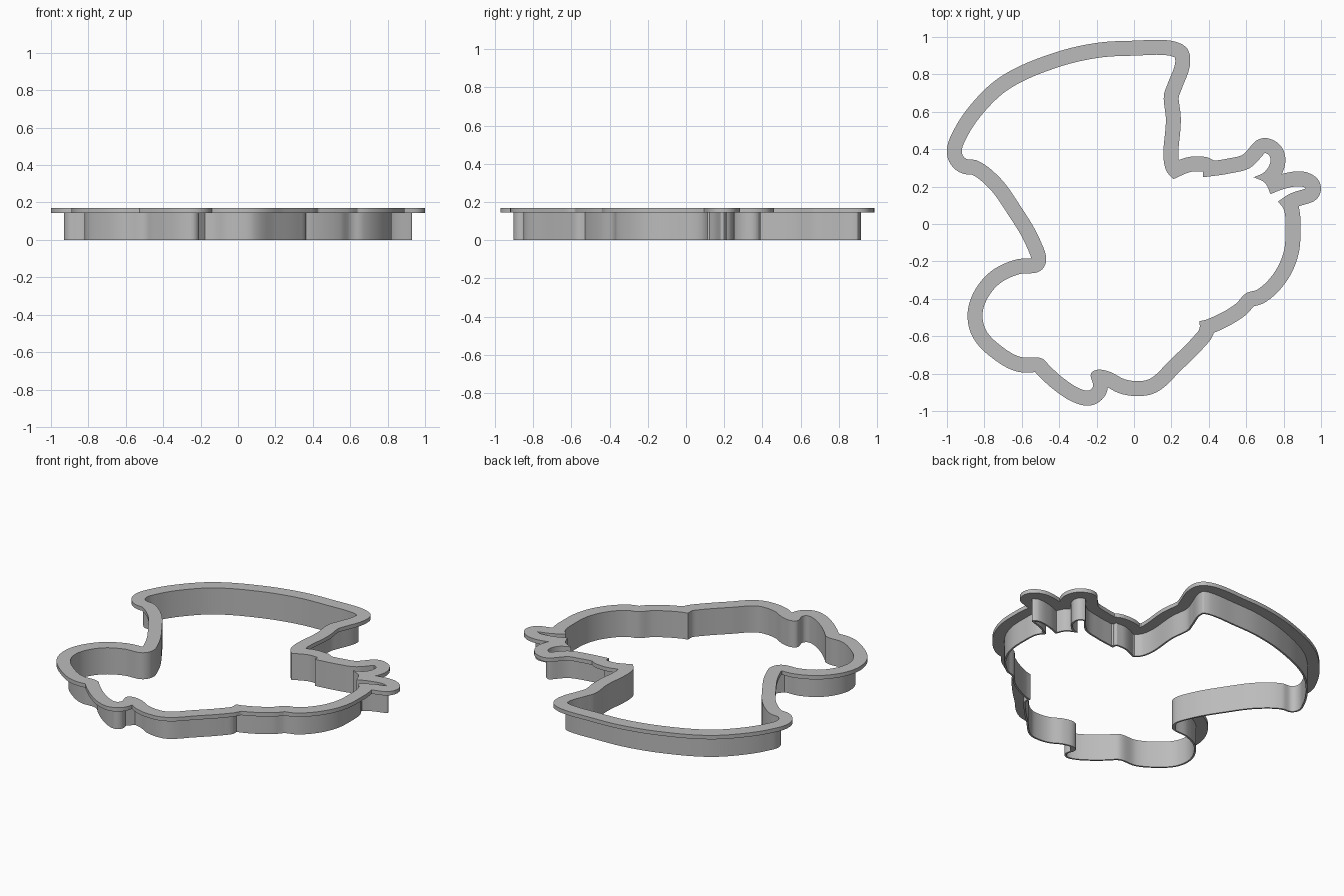
import bpy, bmesh, math
from mathutils import Vector
from mathutils.geometry import intersect_point_line

default_cube = bpy.data.objects.get("Cube")
if default_cube:
    bpy.data.objects.remove(default_cube, do_unlink=True)

WALL_THICKNESS = 0.011
FLANGE_WIDTH = 0.08
FLANGE_BASE = 0.145
TOP = 0.17

# Bird outline, counter-clockwise, in hundredths of a unit
wing = [(19, 90), (0, 90), (-18, 89), (-40, 84), (-67, 72), (-80, 60), (-89, 47),
        (-92, 38), (-90, 35), (-84, 34), (-72, 25), (-61, 10), (-50, -9),
        (-47, -20), (-50, -25)]
tail = [(-62, -27), (-72, -32), (-79, -41), (-81, -49), (-79, -57), (-70, -66),
        (-61, -71), (-49, -72), (-45, -76), (-37, -83), (-29, -88), (-24, -89),
        (-22, -87), (-23, -80), (-20, -78)]
breast = [(-13, -79), (-5, -83), (2, -84), (8, -83), (19, -73), (32, -60), (35, -56),
          (35, -52), (39, -51), (54, -43), (60, -37), (66, -35), (75, -26),
          (80, -15), (81, -2), (80, 8), (77, 12)]
beak = [(83, 16), (92, 19), (90, 20), (81, 19), (73, 16), (70, 22), (64, 25),
        (70, 28), (73, 34), (72, 37), (70, 38), (62, 30)]
nape = [(51, 27), (37, 25), (37, 28), (31, 28), (21, 24), (17, 29), (17, 57),
        (16, 69), (18, 75), (22, 86), (22, 89)]


def smooth_outline(points, spacing=0.012, corner=math.radians(70)):
    """Flowing closed line through the points, with sharp turns kept sharp."""
    count = len(points)
    result = []

    def tangent(i, own):
        before = (points[i] - points[i - 1]).normalized()
        after = (points[(i + 1) % count] - points[i]).normalized()
        if before.angle(after) > corner:
            return own
        return (before + after).normalized()

    for i, start in enumerate(points):
        j = (i + 1) % count
        end = points[j]
        length = (end - start).length
        own = (end - start) / length
        t0, t1 = tangent(i, own) * length, tangent(j, own) * length
        steps = max(2, math.ceil(length / spacing))
        for s in range(steps):
            t = s / steps
            blend = t * t * (3 - 2 * t)
            result.append(start.lerp(end, blend)
                          + t0 * t * (1 - t) ** 2 - t1 * t * t * (1 - t))
    return result


def offset_outline(line, distance):
    """Outward parallel line with round corners and no self-crossings."""
    count = len(line)
    segments = [(line[i], line[(i + 1) % count]) for i in range(count)]

    def clear(point):
        for a, b in segments:
            if (point - a).length > distance + 0.1:
                continue
            near, t = intersect_point_line(point, a, b)
            near = a.lerp(b, min(1, max(0, t)))
            if (point - near.to_2d()).length < distance * 0.99:
                return False
        return True

    result = []
    for i, point in enumerate(line):
        before = point - line[i - 1]
        after = line[(i + 1) % count] - point
        heading = math.atan2(before.y, before.x) - math.pi / 2
        turn = math.atan2(before.cross(after), before.dot(after))
        steps = max(1, math.ceil(turn / 0.2))
        for s in range(steps + 1):
            angle = heading + turn * s / steps
            moved = point + distance * Vector((math.cos(angle), math.sin(angle)))
            if clear(moved) and (not result or (moved - result[-1]).length > 0.002):
                result.append(moved)
    return result


def make_ring(name, inner, outer, bottom, top, material):
    """Solid band between two closed lines."""
    curve = bpy.data.curves.new(name + "_profile", 'CURVE')
    curve.dimensions = '2D'
    curve.fill_mode = 'BOTH'
    curve.extrude = (top - bottom) / 2
    for line in (inner, outer):
        spline = curve.splines.new('POLY')
        spline.points.add(len(line) - 1)
        spline.use_cyclic_u = True
        for target, point in zip(spline.points, line):
            target.co = (point.x, point.y, 0, 1)
    helper = bpy.data.objects.new(name + "_profile", curve)
    bpy.context.collection.objects.link(helper)
    bpy.context.view_layer.update()
    graph = bpy.context.evaluated_depsgraph_get()
    mesh = bpy.data.meshes.new_from_object(helper.evaluated_get(graph))
    bpy.data.objects.remove(helper, do_unlink=True)

    bm = bmesh.new()
    bm.from_mesh(mesh)
    bmesh.ops.remove_doubles(bm, verts=bm.verts, dist=0.0002)
    bmesh.ops.translate(bm, verts=bm.verts, vec=(0, 0, (top + bottom) / 2))
    bmesh.ops.recalc_face_normals(bm, faces=bm.faces)
    bm.to_mesh(mesh)
    bm.free()
    mesh.materials.clear()
    mesh.materials.append(material)

    ring = bpy.data.objects.new(name, mesh)
    bpy.context.collection.objects.link(ring)
    bpy.ops.object.select_all(action='DESELECT')
    ring.select_set(True)
    bpy.context.view_layer.objects.active = ring
    bpy.ops.object.shade_smooth_by_angle(angle=math.radians(30))
    return ring


# Single grey material
grey = bpy.data.materials.new("plain_grey")
grey.use_nodes = True
grey.diffuse_color = (0.5, 0.5, 0.5, 1)
grey.node_tree.nodes["Principled BSDF"].inputs["Base Color"].default_value = grey.diffuse_color

# Thin cutting wall below, wide grip flange on top
outline = smooth_outline([Vector(p) / 100 for p in wing + tail + breast + beak + nape])
make_ring("cutting_wall", outline, offset_outline(outline, WALL_THICKNESS),
          0, FLANGE_BASE, grey)
make_ring("grip_flange", outline, offset_outline(outline, FLANGE_WIDTH),
          FLANGE_BASE, TOP, grey)
